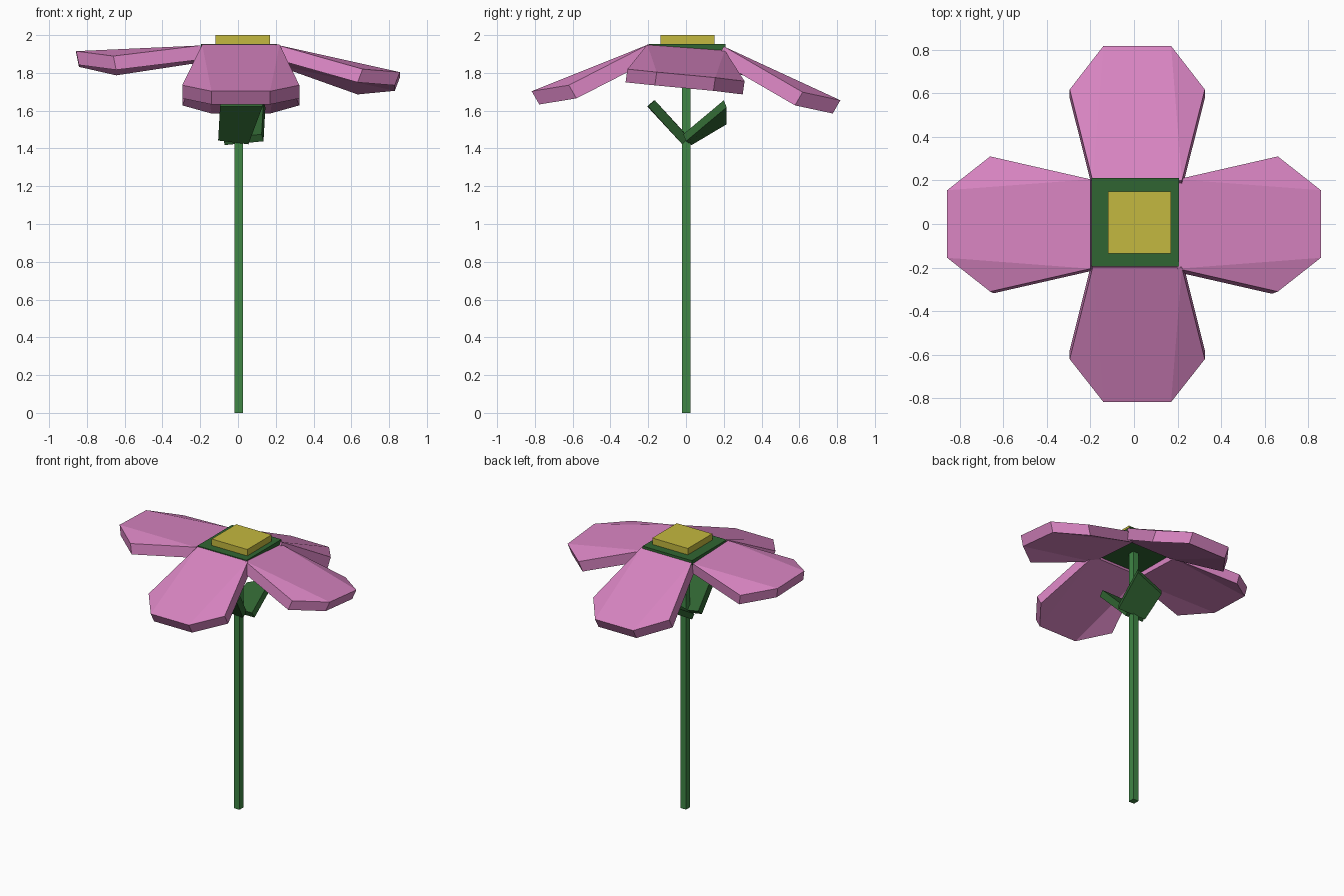
import bpy
import bmesh
from math import radians
from mathutils import Matrix, Vector

cube = bpy.data.objects.get("Cube")
if cube:
    bpy.data.objects.remove(cube, do_unlink=True)


def material(name, rgb):
    mat = bpy.data.materials.new(name)
    mat.use_nodes = True
    mat.diffuse_color = (*rgb, 1)
    mat.node_tree.nodes["Principled BSDF"].inputs["Base Color"].default_value = (*rgb, 1)
    return mat


pink = material("petal pink", (0.68, 0.23, 0.53))
yellow = material("centre yellow", (0.55, 0.48, 0.05))
stem_green = material("stem green", (0.05, 0.24, 0.06))
dark_green = material("leaf green", (0.03, 0.13, 0.032))


def finish(name, bm, mat):
    bmesh.ops.recalc_face_normals(bm, faces=bm.faces)
    mesh = bpy.data.meshes.new(name)
    bm.to_mesh(mesh)
    bm.free()
    mesh.materials.append(mat)
    obj = bpy.data.objects.new(name, mesh)
    bpy.context.collection.objects.link(obj)
    return obj


def box(name, low, high, mat):
    low, high = Vector(low), Vector(high)
    bm = bmesh.new()
    bmesh.ops.create_cube(bm, size=1, matrix=Matrix.Translation((low + high) / 2)
                          @ Matrix.Diagonal((*(high - low), 1)))
    return finish(name, bm, mat)


def slab(name, outline, panels, drop, mat):
    """Thick sheet: an outline split into panels, with a copy shifted by drop."""
    bm = bmesh.new()
    top = [bm.verts.new(p) for p in outline]
    bottom = [bm.verts.new(Vector(p) + Vector(drop)) for p in outline]
    for panel in panels:
        bm.faces.new([top[i] for i in panel])
        bm.faces.new([bottom[i] for i in reversed(panel)])
    for i in range(len(top)):
        j = (i + 1) % len(top)
        bm.faces.new((top[j], top[i], bottom[i], bottom[j]))
    return finish(name, bm, mat)


# Petals: flat middle strip with a drooping wing on each side
def petal(name, angle, wide, tip, shift_x, heights, drop):
    plan = [(0.2, -0.205), (wide, -0.31), (tip, -0.155),
            (tip, 0.155), (wide, 0.31), (0.2, 0.205)]
    turn = Matrix.Rotation(radians(angle), 3, "Z")
    outline = [turn @ Vector((*p, z)) + Vector((shift_x, 0, 0))
               for p, z in zip(plan, heights)]
    panels = [(0, 2, 3, 5), (0, 1, 2), (3, 4, 5)]
    slab(name, outline, panels, turn @ Vector(drop), pink)


petal("left_petal", 0, 0.66, 0.857, 0,
      (1.95, 1.82, 1.804, 1.775, 1.756, 1.92), (-0.027, -0.01, -0.07))
petal("right_petal", 180, 0.66, 0.857, 0,
      (1.93, 1.86, 1.905, 1.915, 1.889, 1.945), (-0.015, 0.008, -0.073))
petal("back_petal", 90, 0.617, 0.817, 0.015,
      (1.94, 1.698, 1.655, 1.655, 1.698, 1.94), (-0.04, 0, -0.07))
petal("front_petal", -90, 0.62, 0.817, 0.015,
      (1.95, 1.735, 1.703, 1.703, 1.735, 1.95), (-0.04, 0, -0.07))

# Flower centre and stem
box("flower_base", (-0.195, -0.195, 1.91), (0.207, 0.21, 1.953), dark_green)
box("flower_centre", (-0.12, -0.135, 1.95), (0.17, 0.15, 2.0), yellow)
box("stem", (-0.018, -0.022, 0), (0.027, 0.025, 1.92), stem_green)

# Leaves
slab("front_leaf", [(-0.1, 0.0, 1.475), (0.06, 0.015, 1.455),
                    (0.135, -0.165, 1.655), (-0.09, -0.17, 1.655)],
     [(0, 1, 2, 3)], (-0.005, -0.035, -0.033), dark_green)
slab("back_leaf", [(-0.08, 0.015, 1.455), (0.125, -0.015, 1.475),
                   (0.135, 0.2, 1.655), (-0.07, 0.2, 1.565)],
     [(0, 1, 2, 3)], (0.01, 0.015, -0.037), dark_green)
